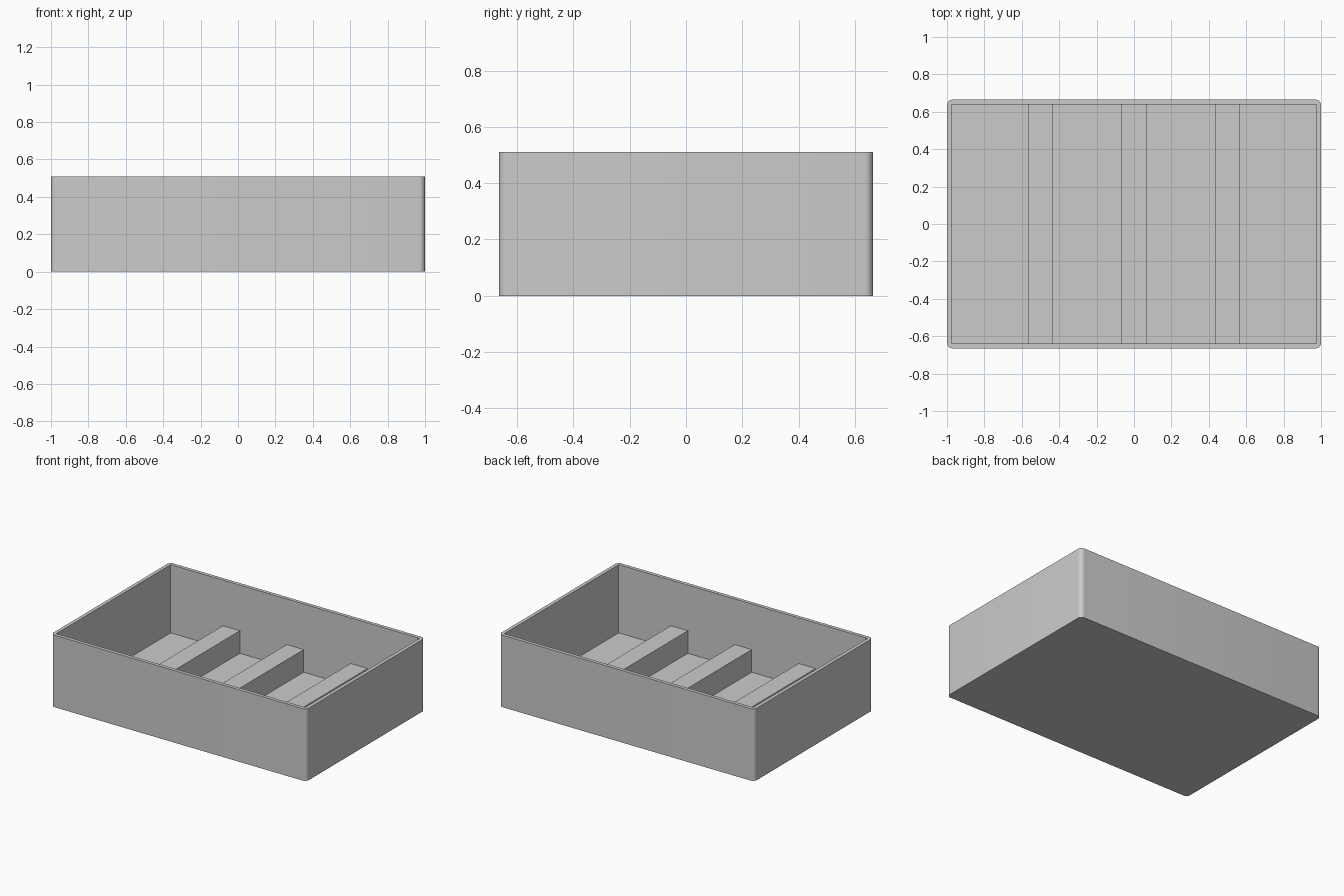
import bpy
import bmesh
from mathutils import Matrix

default_cube = bpy.data.objects.get("Cube")
if default_cube:
    bpy.data.objects.remove(default_cube, do_unlink=True)

LENGTH, DEPTH, HEIGHT = 2.0, 1.33, 0.51
WALL, FLOOR, CORNER = 0.025, 0.027, 0.03
RIB_WIDTH, RIB_TOP = 0.133, 0.187

grey = bpy.data.materials.new("plain_grey")
grey.use_nodes = True
colour = (0.6, 0.6, 0.6, 1)
grey.diffuse_color = colour
grey.node_tree.nodes["Principled BSDF"].inputs["Base Color"].default_value = colour


def box(name, size, bottom, x=0, corner=0):
    """Box standing at the given height, with optional rounded upright edges."""
    bm = bmesh.new()
    place = Matrix.Translation((x, 0, bottom + size[2] / 2))
    bmesh.ops.create_cube(bm, size=1, matrix=place @ Matrix.Diagonal((*size, 1)))
    if corner:
        upright = [e for e in bm.edges
                   if abs(e.verts[0].co.z - e.verts[1].co.z) > size[2] / 2]
        bmesh.ops.bevel(bm, geom=upright, offset=corner, segments=8,
                        profile=0.5, affect='EDGES')
    mesh = bpy.data.meshes.new(name)
    bm.to_mesh(mesh)
    bm.free()
    mesh.materials.append(grey)
    obj = bpy.data.objects.new(name, mesh)
    bpy.context.collection.objects.link(obj)
    return obj


# Open tray: rounded outside, square-cornered cavity
inner_length, inner_depth = LENGTH - 2 * WALL, DEPTH - 2 * WALL
tray = box("tray", (LENGTH, DEPTH, HEIGHT), 0, corner=CORNER)
cutter = box("cavity_cutter", (inner_length, inner_depth, HEIGHT), FLOOR)
cutter.hide_render = True
cut = tray.modifiers.new("cavity", 'BOOLEAN')
cut.operation = 'DIFFERENCE'
cut.solver = 'EXACT'
cut.object = cutter
bpy.ops.object.select_all(action='DESELECT')
bpy.context.view_layer.objects.active = tray
tray.select_set(True)
bpy.ops.object.modifier_apply(modifier=cut.name)
bpy.data.objects.remove(cutter, do_unlink=True)
bpy.ops.object.shade_smooth_by_angle(angle=0.5)

# Three raised ribs across the floor
for name, x in (("right_rib", -0.5), ("middle_rib", 0), ("left_rib", 0.5)):
    box(name, (RIB_WIDTH, inner_depth, RIB_TOP - FLOOR), FLOOR, x)
